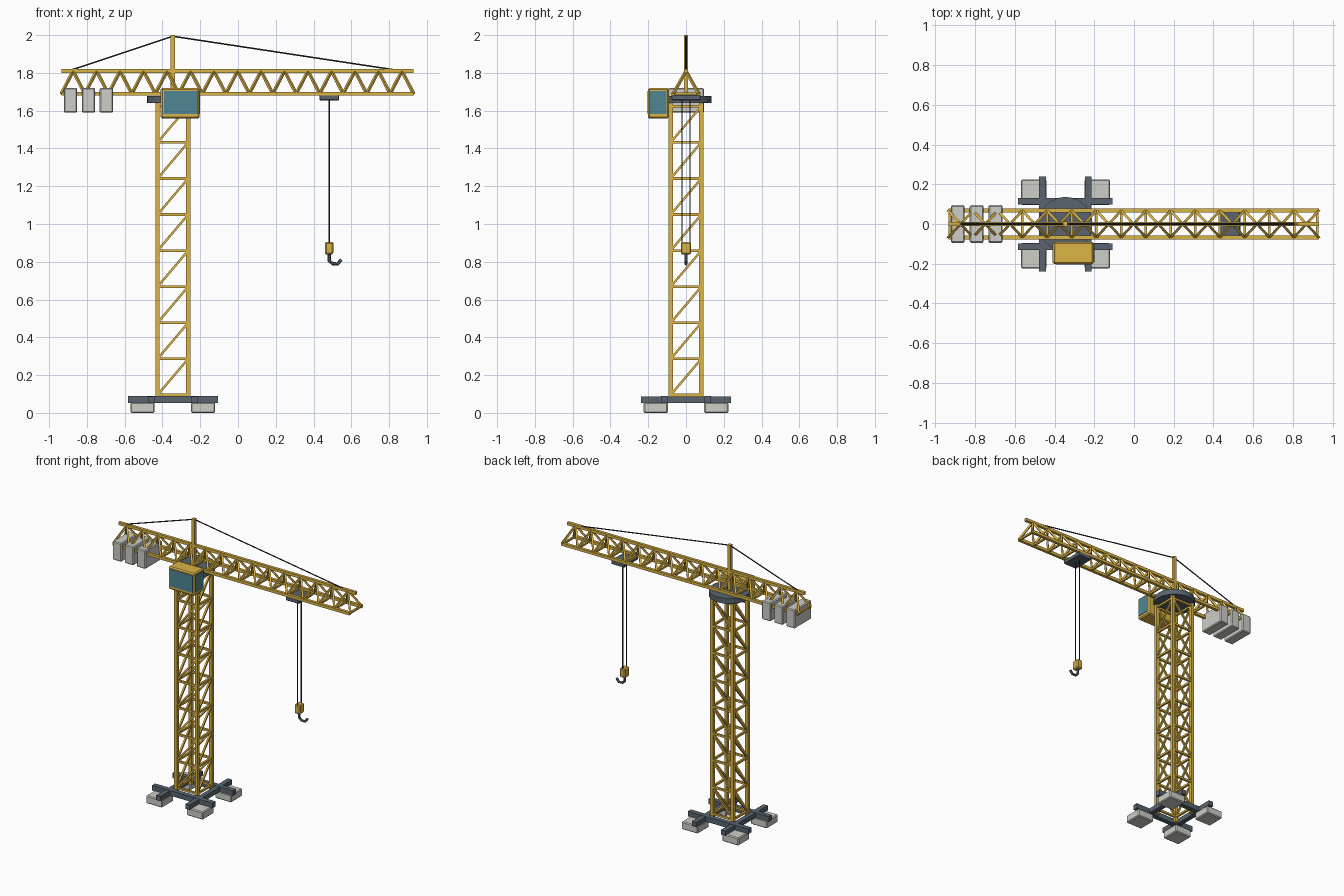
import bpy, bmesh, math
from mathutils import Vector, Matrix

if "Cube" in bpy.data.objects:
    bpy.data.objects.remove(bpy.data.objects["Cube"])

def material(name, rgb):
    m = bpy.data.materials.new(name)
    m.diffuse_color = (*rgb, 1)
    m.use_nodes = True
    m.node_tree.nodes["Principled BSDF"].inputs["Base Color"].default_value = m.diffuse_color
    return m

YELLOW = material("yellow_paint", (0.72, 0.46, 0.06))
STEEL = material("dark_steel", (0.10, 0.13, 0.16))
CONCRETE = material("concrete", (0.62, 0.62, 0.58))
GLASS = material("glass", (0.08, 0.24, 0.30))
CABLE = material("cable", (0.03, 0.03, 0.035))
MX = -0.345  # mast centre

def finish(name, bm, mat, bevel=0):
    me = bpy.data.meshes.new(name)
    bm.to_mesh(me)
    bm.free()
    ob = bpy.data.objects.new(name, me)
    bpy.context.collection.objects.link(ob)
    me.materials.append(mat)
    if bevel:
        mod = ob.modifiers.new("bevel", 'BEVEL')
        mod.width, mod.segments = bevel, 1
    return ob

def bars(name, segs, mat):
    """Square or round bars: (start, end, thickness[, sides])."""
    bm = bmesh.new()
    for p, q, t, *sides in segs:
        p, q = Vector(p), Vector(q)
        d = q - p
        rot = d.to_track_quat('Z', 'Y').to_matrix().to_4x4()
        mat4 = Matrix.Translation((p + q) / 2) @ rot
        if sides:
            bmesh.ops.create_cone(bm, cap_ends=True, segments=sides[0], radius1=t / 2,
                                  radius2=t / 2, depth=d.length, matrix=mat4)
        else:
            bmesh.ops.create_cube(bm, size=1, matrix=mat4 @ Matrix.Diagonal((t, t, d.length, 1)))
    return finish(name, bm, mat)

def boxes(name, items, mat, bevel=0):
    """Boxes: (centre, size)."""
    bm = bmesh.new()
    for c, s in items:
        bmesh.ops.create_cube(bm, size=1, matrix=Matrix.Translation(c) @ Matrix.Diagonal((*s, 1)))
    return finish(name, bm, mat, bevel)

SIGNS = [(-1, -1), (1, -1), (1, 1), (-1, 1)]

# Base: crossed beams on four concrete pads
boxes("base_pads", [((MX + 0.16 * a, 0.16 * b, 0.0275), (0.128, 0.128, 0.055)) for a, b in SIGNS],
      CONCRETE, 0.006)
boxes("base_beams_x", [((MX, 0.115 * s, 0.071), (0.476, 0.034, 0.036)) for s in (-1, 1)], STEEL)
boxes("base_beams_y", [((MX + 0.115 * s, 0, 0.070), (0.034, 0.476, 0.034)) for s in (-1, 1)], STEEL)

# Mast: four legs
H = 0.081
bars("mast_legs", [((MX + H * a, H * b, 0.055), (MX + H * a, H * b, 1.65), 0.023) for a, b in SIGNS],
     YELLOW)

# Mast: rungs and diagonals on all four faces
lace = []
z0, bay, n = 0.095, 0.191, 8
for i in range(n + 1):
    z = z0 + bay * i
    for s in (-1, 1):
        lace.append(((MX - H, s * H, z), (MX + H, s * H, z), 0.014))
        lace.append(((MX + s * H, -H, z), (MX + s * H, H, z), 0.014))
        if i < n:
            lace.append(((MX - H, s * H, z), (MX + H, s * H, z + bay), 0.012))
            lace.append(((MX + s * H, -H, z), (MX + s * H, H, z + bay), 0.012))
bars("mast_lacing", lace, YELLOW)

# Slewing ring
bm = bmesh.new()
bmesh.ops.create_cone(bm, cap_ends=True, segments=32, radius1=0.136, radius2=0.136, depth=0.038,
                      matrix=Matrix.Translation((MX, 0, 1.659)))
ring = finish("slewing_ring", bm, STEEL)
for p in ring.data.polygons:
    p.use_smooth = len(p.vertices) == 4
ring.data.set_sharp_from_angle(angle=math.radians(40))

# Jib: triangular truss
X0, X1, W, ZB, ZT, N = -0.935, 0.93, 0.067, 1.69, 1.81, 15
bars("jib_chords", [((X0, y, z), (X1, y, z), 0.02) for y, z in ((-W, ZB), (W, ZB), (0, ZT))], YELLOW)
step = (X1 - X0) / N
lace = []
for i in range(N + 1):
    x = X0 + step * i
    xr = min(max(x, X0 + 0.007), X1 - 0.007)
    lace.append(((xr, -W, ZB), (xr, W, ZB), 0.013))
    if i < N:
        for s in (-1, 1):
            top = (x + step / 2, 0, ZT)
            lace.append(((x, s * W, ZB), top, 0.013))
            lace.append((top, (x + step, s * W, ZB), 0.013))
bars("jib_lacing", lace, YELLOW)

# Tower peak and stay cables
bars("tower_peak", [((MX, 0, 1.67), (MX, 0, 2.0), 0.023)], YELLOW)
bars("stay_cables", [((MX, 0, 1.994), (-0.88, 0, 1.816), 0.008, 8),
                     ((MX, 0, 1.994), (0.83, 0, 1.816), 0.008, 8)], CABLE)

# Counterweights
boxes("counterweights", [((-0.887 + 0.095 * i, 0, 1.655), (0.07, 0.19, 0.132)) for i in range(3)],
      CONCRETE, 0.006)

# Cab with front and side windows
boxes("cab", [((-0.306, -0.146, 1.639), (0.206, 0.112, 0.16))], YELLOW, 0.008)
boxes("cab_windows", [((-0.303, -0.202, 1.644), (0.18, 0.006, 0.122)),
                      ((-0.203, -0.147, 1.644), (0.006, 0.09, 0.122))], GLASS)

# Trolley, hoist ropes and hook block
HX = 0.483
boxes("trolley", [((HX, 0, 1.669), (0.104, 0.156, 0.028))], STEEL, 0.003)
bars("hoist_ropes", [((HX, 0.021 * s, 1.66), (HX, 0.021 * s, 0.89), 0.007, 8) for s in (-1, 1)], CABLE)
boxes("hook_block", [((HX, 0, 0.872), (0.044, 0.054, 0.066))], YELLOW, 0.007)

# Hook: bent round bar
cu = bpy.data.curves.new("hook", 'CURVE')
cu.dimensions = '3D'
cu.bevel_depth, cu.bevel_resolution, cu.use_fill_caps = 0.009, 1, True
path = [(0, 0.85), (0, 0.805), (0.018, 0.79), (0.045, 0.789), (0.064, 0.812)]
sp = cu.splines.new('POLY')
sp.points.add(len(path) - 1)
for pt, (dx, z) in zip(sp.points, path):
    pt.co = (HX + dx, 0, z, 1)
sp.use_smooth = False
cu.materials.append(STEEL)
bpy.context.collection.objects.link(bpy.data.objects.new("hook", cu))
